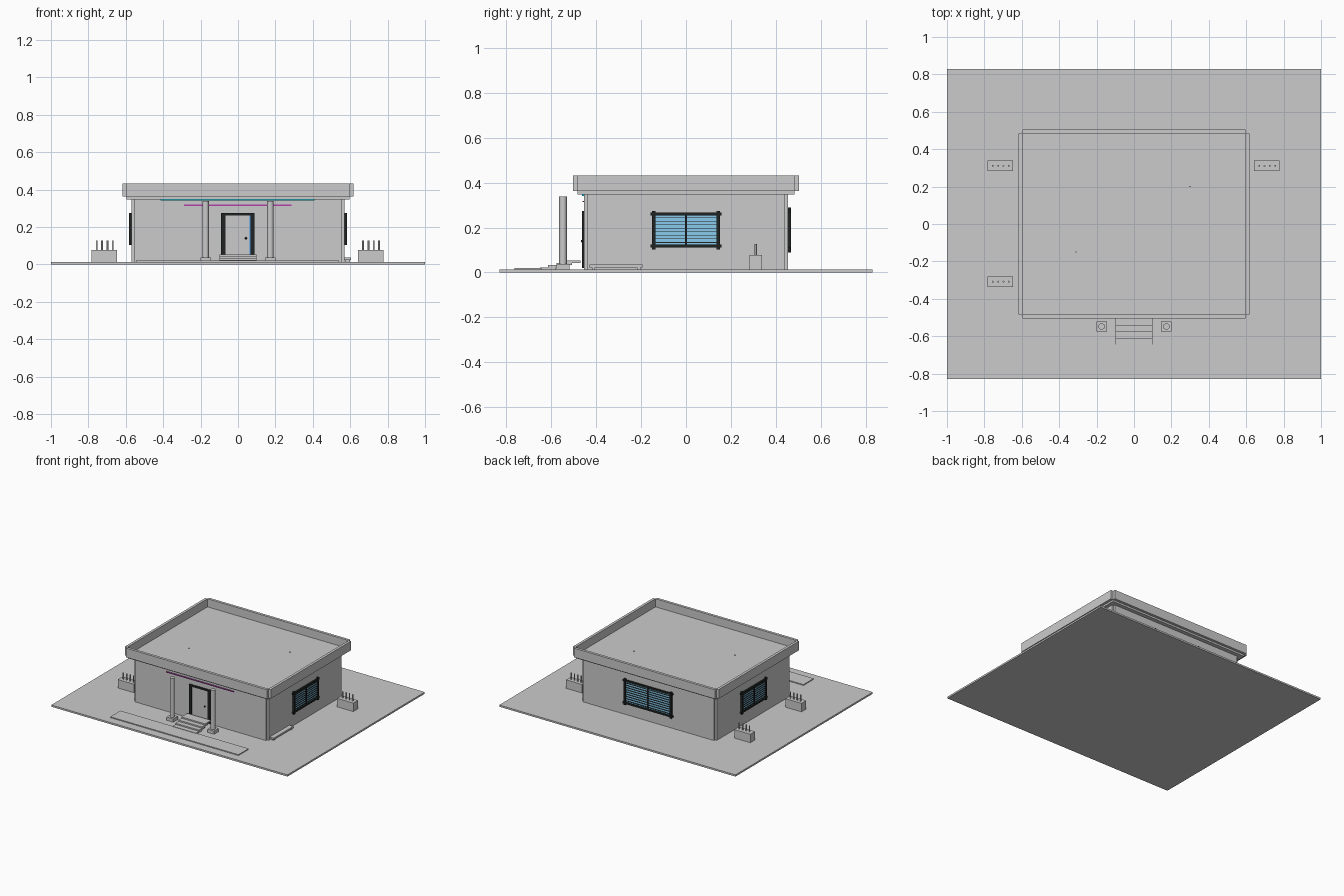
import bpy
import bmesh
from math import pi
from mathutils import Matrix

if "Cube" in bpy.data.objects:
    bpy.data.objects.remove(bpy.data.objects["Cube"])


def material(name, rgb):
    m = bpy.data.materials.new(name)
    m.diffuse_color = (*rgb, 1)
    m.use_nodes = True
    m.node_tree.nodes["Principled BSDF"].inputs["Base Color"].default_value = m.diffuse_color
    return m


BLACK = material("black_frame", (0.015, 0.017, 0.017))
GLASS = material("blue_glass", (0.25, 0.6, 0.85))
BLUE = material("blue_light", (0.05, 0.3, 0.8))
CYAN = material("cyan_light", (0.0, 0.75, 0.95))
PURPLE = material("purple_light", (0.45, 0.05, 0.4))


def finish(name, bm, mat=None):
    me = bpy.data.meshes.new(name)
    bm.to_mesh(me)
    bm.free()
    ob = bpy.data.objects.new(name, me)
    bpy.context.collection.objects.link(ob)
    if mat:
        me.materials.append(mat)
    return ob


def add_box(bm, x, y, z, m=Matrix()):
    """Box from (min, max) ranges."""
    size = [r[1] - r[0] for r in (x, y, z)]
    mid = [(r[1] + r[0]) / 2 for r in (x, y, z)]
    bmesh.ops.create_cube(bm, size=1, matrix=m @ Matrix.Translation(mid) @ Matrix.Diagonal((*size, 1)))


def boxes(name, items, mat=None, m=Matrix()):
    bm = bmesh.new()
    for it in items:
        add_box(bm, *it, m)
    return finish(name, bm, mat)


def cylinder(name, x, y, z0, z1, r, seg=24, mat=None):
    bm = bmesh.new()
    bmesh.ops.create_cone(bm, cap_ends=True, segments=seg, radius1=r, radius2=r, depth=z1 - z0,
                          matrix=Matrix.Translation((x, y, (z0 + z1) / 2)))
    for f in bm.faces:
        f.smooth = len(f.verts) == 4
    for e in bm.edges:
        e.smooth = all(f.smooth for f in e.link_faces)
    return finish(name, bm, mat)


def ring(name, xi, xo, yi, yo, z):
    """Four upright panels whose outer corners stay notched."""
    items = []
    for s in (-1, 1):
        items.append(((-xi, xi), tuple(sorted((s * yi, s * yo))), z))
        items.append((tuple(sorted((s * xi, s * xo))), (-yi, yi), z))
    return boxes(name, items)


G = 0.013  # top of the base plate

# Base plate, walls, roof deck and parapet
boxes("base_plate", [((-1, 1), (-0.83, 0.83), (0, G))])
ring("walls", 0.555, 0.569, 0.44, 0.454, (G, 0.35))
boxes("roof_deck", [((-0.597, 0.597), (-0.484, 0.484), (0.348, 0.37))])
ring("parapet", 0.597, 0.617, 0.484, 0.504, (0.362, 0.432))
boxes("roof_studs", [((x - .003, x + .003), (y - .003, y + .003), (0.37, 0.374))
                     for x, y in ((0.3, 0.2), (-0.31, -0.15))], BLACK)


def window(name, angle, dist, hw, z0, z1, slats):
    """Window facing -y in local space, turned about z onto its wall."""
    m = Matrix.Rotation(angle, 4, 'Z') @ Matrix.Translation((0, -dist, 0))
    t, o = 0.007, 0.008
    boxes(name + "_glass", [((-hw, hw), (-0.004, 0.004), (z0, z1))], GLASS, m)
    bars = [((-hw - t - o, hw + t + o), (-0.011, 0.002), (z - t, z + t)) for z in (z0, z1)]
    bars += [((x - t, x + t), (-0.013, 0.002), (z0 - t - o, z1 + t + o)) for x in (-hw, hw)]
    bars.append(((-0.004, 0.004), (-0.011, 0.002), (z0, z1)))
    boxes(name + "_frame", bars, BLACK, m)
    step = (z1 - z0) / (slats + 1)
    boxes(name + "_slats", [((-hw, hw), (-0.009, 0), (z0 + step * i - 0.0015, z0 + step * i + 0.0015))
                            for i in range(1, slats + 1)], BLACK, m)


window("right_window", pi / 2, 0.569, 0.144, 0.118, 0.26, 8)
window("left_window", -pi / 2, 0.569, 0.144, 0.118, 0.26, 8)
window("back_window", pi, 0.454, 0.195, 0.105, 0.275, 9)

# Door with frame, lit edge and knob
boxes("door_panel", [((-0.068, 0.062), (-0.457, -0.452), (0.02, 0.262))])
boxes("door_frame", [((-0.092, -0.068), (-0.464, -0.452), (0.02, 0.275)),
                     ((0.068, 0.088), (-0.464, -0.452), (0.02, 0.275)),
                     ((-0.068, 0.068), (-0.464, -0.452), (0.262, 0.275))], BLACK)
boxes("door_edge_light", [((0.062, 0.068), (-0.46, -0.452), (0.05, 0.262))], BLUE)
bm = bmesh.new()
bmesh.ops.create_uvsphere(bm, u_segments=12, v_segments=8, radius=0.006,
                          matrix=Matrix.Translation((0.042, -0.463, 0.14)))
for f in bm.faces:
    f.smooth = True
finish("door_knob", bm, BLACK)

# Light strips above the door
boxes("upper_light_strip", [((-0.415, 0.41), (-0.463, -0.452), (0.341, 0.348))], CYAN)
boxes("lower_light_strip", [((-0.288, 0.285), (-0.462, -0.452), (0.313, 0.319))], PURPLE)

# Entrance steps, each a plate on the one below, and the front path
boxes("front_steps", [((-0.1, 0.1), (-0.65 + 0.036 * i, -0.58 + 0.036 * i + (0.002 if i == 3 else 0)),
                       (G + 0.01 * i, 0.023 + 0.01 * i)) for i in range(4)])
boxes("front_path", [((-0.545, 0.54), (-0.765, -0.643), (G, 0.02))])

# Columns on square bases
for side, s in (("left", -1), ("right", 1)):
    x = 0.173 * s
    boxes(side + "_column_base", [((x - 0.028, x + 0.028), (-0.576, -0.52), (G, 0.038))])
    cylinder(side + "_column", x, -0.548, 0.038, 0.338, 0.017)

# Low bench along the right wall
boxes("side_bench", [((0.57, 0.604), (-0.43, -0.193), (0.023, 0.036)),
                     ((0.572, 0.598), (-0.42, -0.405), (G, 0.023)),
                     ((0.572, 0.598), (-0.218, -0.203), (G, 0.023))])

# Planter boxes with four stems each
for n, (x, y) in enumerate(((-0.714, 0.311), (-0.714, -0.308), (0.71, 0.311)), 1):
    boxes(f"planter_{n}", [((x - 0.068, x + 0.068), (y - 0.028, y + 0.028), (G, 0.078))])
    for i in range(4):
        cylinder(f"planter_{n}_stem_{i + 1}", x - 0.041 + 0.0285 * i, y, 0.078, 0.127, 0.005, 10)
